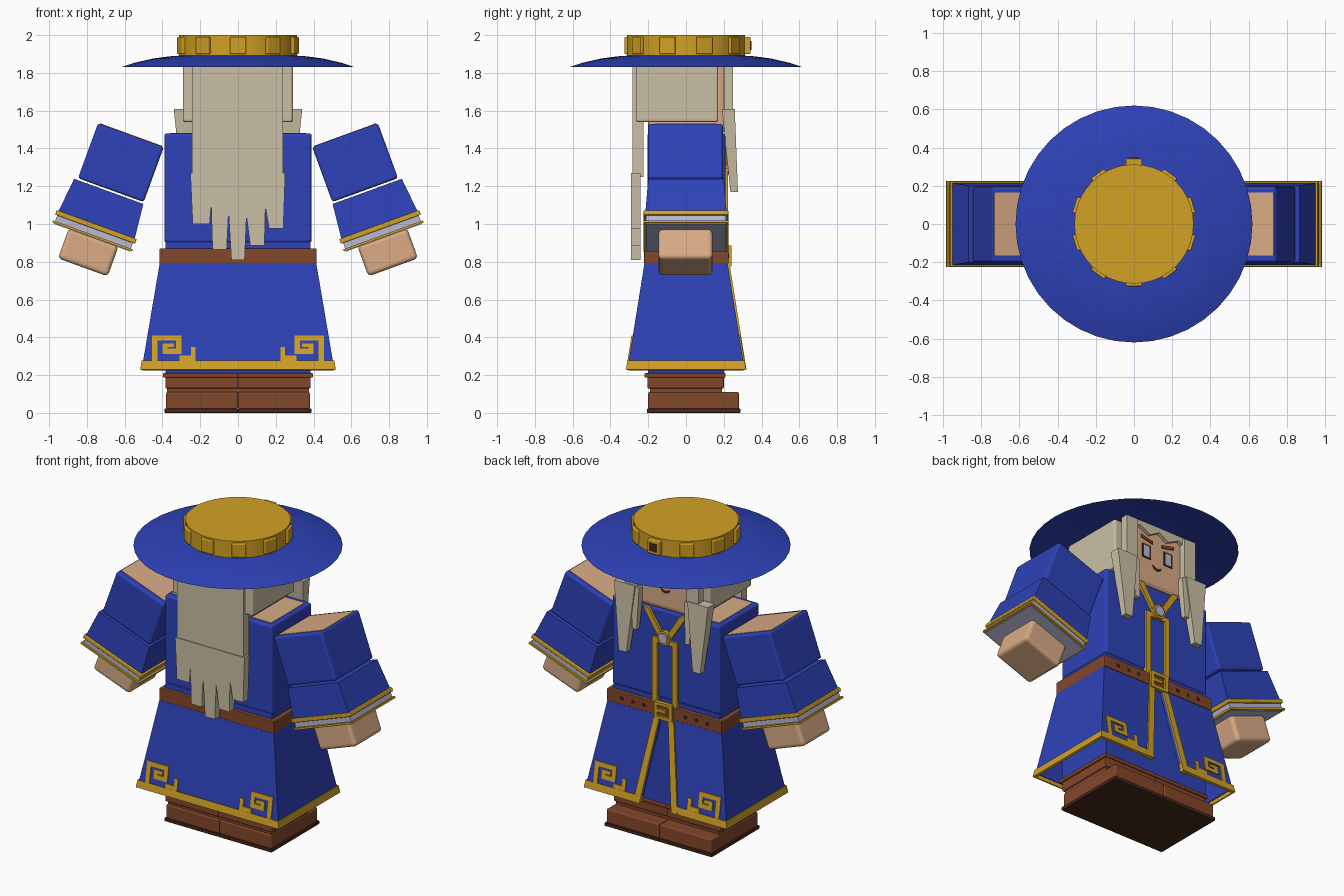
import bpy, bmesh, math
from mathutils import Matrix, Vector

if "Cube" in bpy.data.objects:
    bpy.data.objects.remove(bpy.data.objects["Cube"])


def material(name, r, g, b):
    m = bpy.data.materials.new(name)
    m.use_nodes = True
    m.diffuse_color = (r, g, b, 1)
    m.node_tree.nodes["Principled BSDF"].inputs["Base Color"].default_value = (r, g, b, 1)
    return m


BLUE = material("robe blue", 0.027, 0.054, 0.48)
GOLD = material("gold", 0.65, 0.36, 0.017)
HAIR = material("pale hair", 0.60, 0.53, 0.38)
SKIN = material("skin", 0.70, 0.41, 0.235)
BROWN = material("leather brown", 0.23, 0.063, 0.024)
DARK = material("dark brown", 0.065, 0.02, 0.01)
SILVER = material("silver", 0.48, 0.48, 0.66)


def finish(name, bm, mat, bevel=0.0, matrix=None):
    bmesh.ops.recalc_face_normals(bm, faces=bm.faces)
    me = bpy.data.meshes.new(name)
    bm.to_mesh(me)
    bm.free()
    me.materials.append(mat)
    ob = bpy.data.objects.new(name, me)
    bpy.context.collection.objects.link(ob)
    if matrix:
        ob.matrix_world = matrix
    if bevel:
        mod = ob.modifiers.new("round edges", "BEVEL")
        mod.width, mod.segments = bevel, 3
    return ob


def smooth(ob):
    bpy.ops.object.select_all(action="DESELECT")
    ob.select_set(True)
    bpy.context.view_layer.objects.active = ob
    bpy.ops.object.shade_smooth_by_angle(angle=math.radians(35))


def block(name, mat, bottom, top, bevel=0.0, matrix=None):
    """Box or taper between two rectangles (z, x0, x1, y0, y1)."""
    bm = bmesh.new()
    rings = [[bm.verts.new(p) for p in ((a, c, z), (b, c, z), (b, d, z), (a, d, z))]
             for z, a, b, c, d in (bottom, top)]
    bm.faces.new(rings[0])
    bm.faces.new(rings[1])
    for i in range(4):
        j = (i + 1) % 4
        bm.faces.new((rings[0][i], rings[0][j], rings[1][j], rings[1][i]))
    return finish(name, bm, mat, bevel, matrix)


def box(name, mat, x, y, z, bevel=0.0, matrix=None):
    return block(name, mat, (z[0], *x, *y), (z[1], *x, *y), bevel, matrix)


def skirt_y(z):
    return 0.31 - (z - 0.23) * 0.16


def skirt_x(z):
    return 0.51 - (z - 0.23) * 0.17


def slit_x(z):
    return 0.115 - (z - 0.23) * 0.15


def plate(name, mat, pts, y0, y1, slope=0):
    """Outline in x and z given thickness; slope lays it on the skirt."""
    bm = bmesh.new()
    rings = []
    for y in (y0, y1):
        rings.append([bm.verts.new((x, slope * (skirt_y(z) + y) if slope else y, z))
                      for x, z in pts])
        bm.faces.new(rings[-1])
    for i in range(len(pts)):
        j = (i + 1) % len(pts)
        bm.faces.new((rings[0][i], rings[0][j], rings[1][j], rings[1][i]))
    return finish(name, bm, mat)


def rect(x0, x1, z0, z1):
    return [(x0, z0), (x1, z0), (x1, z1), (x0, z1)]


def lathe(name, mat, profile, sides):
    bm = bmesh.new()
    vs = [bm.verts.new((r, 0, z)) for r, z in profile]
    es = [bm.edges.new(e) for e in zip(vs, vs[1:])]
    bmesh.ops.spin(bm, geom=vs + es, cent=(0, 0, 0), axis=(0, 0, 1),
                   angle=math.tau, steps=sides)
    bmesh.ops.remove_doubles(bm, verts=bm.verts, dist=1e-4)
    ob = finish(name, bm, mat)
    smooth(ob)


def skirt_band(name, mat, z0, z1, out):
    bm = bmesh.new()
    rows = []
    for z in (z0, z1):
        x, y, s = skirt_x(z) + out, skirt_y(z) + out, slit_x(z)
        path = ((s, y), (x, y), (x, -y), (-x, -y), (-x, y), (-s, y))
        rows.append([bm.verts.new((*p, z)) for p in path])
    for i in range(5):
        bm.faces.new((rows[0][i], rows[0][i + 1], rows[1][i + 1], rows[1][i]))
    ob = finish(name, bm, mat)
    # the open strip's normals are set outward before thickening inward
    if ob.data.polygons[2].normal.y > 0:
        ob.data.flip_normals()
    mod = ob.modifiers.new("cloth", "SOLIDIFY")
    mod.thickness, mod.offset = 0.02, -1


# Hat: wide shallow brim, gold crown and ring of blocks
lathe("hat_brim", BLUE, [(0.62, 1.83), (0.55, 1.853), (0.45, 1.876), (0.36, 1.888), (0.25, 1.895),
                         (0, 1.9), (0, 1.885), (0.3, 1.88), (0.45, 1.862), (0.55, 1.84), (0.62, 1.83)], 40)
lathe("hat_crown", GOLD, [(0, 1.885), (0.312, 1.885), (0.312, 2.0), (0, 2.0)], 40)
for i in range(10):
    turn = Matrix.Rotation(i * math.tau / 10, 4, "Z")
    outer = 0.342 if i == 0 else 0.326
    box("hat_block", GOLD, (-0.043, 0.043), (0.29, outer), (1.9, 1.99), 0.006, turn)
box("hat_jewel", DARK, (-0.026, 0.026), (0.335, 0.347), (1.92, 1.97))

# Head and face
box("head", SKIN, (-0.235, 0.235), (-0.2, 0.212), (1.48, 1.87), 0.03)
plate("smile", DARK, [(-0.036, 1.625), (-0.025, 1.605), (0, 1.595), (0.025, 1.605), (0.036, 1.625),
                      (0.024, 1.62), (0, 1.609), (-0.024, 1.62)], 0.21, 0.216)
for s in (-1, 1):
    plate("eye_rim", DARK, rect(s * 0.083 - 0.033, s * 0.083 + 0.033, 1.655, 1.75), 0.21, 0.215)
    plate("eye", SILVER, rect(s * 0.083 - 0.021, s * 0.083 + 0.021, 1.662, 1.738), 0.212, 0.218)
    plate("eyebrow", BROWN, [(s * 0.035, 1.765), (s * 0.125, 1.785), (s * 0.125, 1.805), (s * 0.035, 1.785)],
          0.21, 0.218)

# Hair: cap around the head, fringe, front locks and long back fall
box("hair_back", HAIR, (-0.29, 0.29), (-0.265, -0.19), (1.54, 1.87), 0.012)
plate("hair_fringe", HAIR, [(-0.24, 1.885), (0.24, 1.885), (0.24, 1.8), (0.15, 1.85), (0.07, 1.81),
                            (0, 1.85), (-0.07, 1.81), (-0.15, 1.85), (-0.24, 1.8)], 0.205, 0.235)
for s in (-1, 1):
    def span(a, b):
        return (min(s * a, s * b), max(s * a, s * b))
    box("hair_side", HAIR, span(0.22, 0.292), (-0.26, 0.17), (1.54, 1.87), 0.012)
    box("lock_upper", HAIR, span(0.18, 0.265), (0.2, 0.25), (1.58, 1.87))
    block("lock_lower", HAIR, (1.17, *span(0.24, 0.295), 0.235, 0.275), (1.61, *span(0.19, 0.34), 0.19, 0.258))
    block("lock_inner", HAIR, (1.33, *span(0.175, 0.205), 0.23, 0.262), (1.6, *span(0.165, 0.23), 0.2, 0.25))
box("hair_fall", HAIR, (-0.243, 0.238), (-0.283, -0.225), (1.25, 1.87))
plate("hair_tips", HAIR, [(-0.252, 1.27), (-0.24, 1.0), (-0.15, 1.0), (-0.142, 1.1), (-0.135, 0.865),
                          (-0.06, 0.865), (-0.05, 1.06), (-0.035, 0.81), (0.035, 0.81), (0.045, 1.04),
                          (0.065, 0.886), (0.14, 0.886), (0.145, 1.09), (0.165, 0.975), (0.24, 0.975),
                          (0.25, 1.27)], -0.29, -0.24)

# Torso, collar straps, front trim and clasp
box("torso", BLUE, (-0.39, 0.39), (-0.205, 0.208), (0.9, 1.48), 0.015)
box("shoulder_skin", SKIN, (-0.36, 0.36), (-0.17, 0.17), (1.475, 1.483))
box("waist", BLUE, (-0.385, 0.385), (-0.2, 0.2), (0.2, 0.905))
for s in (-1, 1):
    plate("collar_strap", GOLD, [(s * 0.0, 1.3), (s * 0.04, 1.3), (s * 0.155, 1.475), (s * 0.11, 1.475)],
          0.2, 0.225)
    plate("front_trim", GOLD, rect(s * 0.072 - 0.018, s * 0.072 + 0.018, 0.86, 1.28), 0.2, 0.222)
plate("clasp_bar", GOLD, rect(-0.09, 0.09, 1.265, 1.295), 0.2, 0.222)
for name, mat, r, depth in (("clasp_ring", GOLD, 0.045, 0.05), ("clasp_gem", SILVER, 0.032, 0.065)):
    bm = bmesh.new()
    bmesh.ops.create_cone(bm, cap_ends=True, segments=16, radius1=r, radius2=r, depth=depth,
                          matrix=Matrix.Translation((0, 0.21, 1.31)) @ Matrix.Rotation(math.pi / 2, 4, "X"))
    finish(name, bm, mat)

# Belt with buckle and holes
box("belt", BROWN, (-0.415, 0.415), (-0.223, 0.225), (0.79, 0.87), 0.004)
for part in (rect(-0.065, 0.065, 0.865, 0.885), rect(-0.065, 0.065, 0.775, 0.795),
             rect(-0.065, -0.042, 0.775, 0.885), rect(0.042, 0.065, 0.775, 0.885),
             rect(-0.02, 0.05, 0.82, 0.84)):
    plate("belt_buckle", GOLD, part, 0.215, 0.24)
for x in (0.15, 0.23, 0.31):
    for s in (-1, 1):
        plate("belt_hole", DARK, rect(s * x - 0.01, s * x + 0.01, 0.82, 0.84), 0.222, 0.228)

# Skirt, hem, slit trim and square spirals at every corner
skirt_band("skirt", BLUE, 0.25, 0.8, 0)
skirt_band("skirt_hem", GOLD, 0.23, 0.277, 0.008)
SPIRAL = [(0.425, 0.455, 0.27, 0.41), (0.3, 0.455, 0.382, 0.41), (0.3, 0.328, 0.312, 0.41),
          (0.3, 0.4, 0.312, 0.34), (0.372, 0.4, 0.312, 0.368), (0.34, 0.4, 0.348, 0.368),
          (0.225, 0.25, 0.27, 0.35), (0.225, 0.31, 0.27, 0.303)]
for s in (-1, 1):
    plate("slit_trim", GOLD, [(s * slit_x(0.23), 0.23), (s * (slit_x(0.23) + 0.045), 0.23),
                              (s * (slit_x(0.8) + 0.04), 0.8), (s * slit_x(0.8), 0.8)], -0.022, 0.01, 1)
    for side in (-1, 1):
        for a, b, c, d in SPIRAL:
            plate("skirt_spiral", GOLD, rect(s * a, s * b, c, d), -0.002, 0.007, side)

# Boots
for s in (-1, 1):
    def span(a, b):
        return (min(s * a, s * b), max(s * a, s * b))
    box("boot_cuff", BROWN, span(0, 0.385), (-0.205, 0.2), (0.13, 0.2), 0.006)
    box("boot_rim", BROWN, span(0, 0.397), (-0.22, 0.21), (0.188, 0.21), 0.005)
    box("boot_ankle", BROWN, span(0, 0.375), (-0.19, 0.19), (0.1, 0.14))
    box("shoe", BROWN, span(0.001, 0.38), (-0.2, 0.28), (0.018, 0.11), 0.008)
    box("shoe_sole", DARK, span(0, 0.388), (-0.207, 0.288), (0, 0.022), 0.003)

# Arms, built upright and swung outward
for s, side in ((1, "left"), (-1, "right")):
    arm = Matrix.Translation((s * 0.62, 0, 1.325)) @ Matrix.Rotation(math.radians(-20 * s), 4, "Y")

    def ring(z, hx, hy):
        return (z, s * 0.008 - hx, s * 0.008 + hx, -hy, hy)
    box(side + "_upper_arm", BLUE, (-0.185, 0.185), (-0.2, 0.195), (-0.155, 0.155), 0.014, arm)
    box(side + "_arm_skin", SKIN, (-0.175, 0.175), (-0.165, 0.165), (0.15, 0.158), 0, arm)
    block(side + "_sleeve", BLUE, ring(-0.36, 0.215, 0.215), ring(-0.165, 0.195, 0.2), 0, arm)
    block(side + "_cuff_trim", GOLD, ring(-0.378, 0.225, 0.224), ring(-0.352, 0.225, 0.224), 0.005, arm)
    block(side + "_cuff_band", SILVER, ring(-0.426, 0.213, 0.212), ring(-0.37, 0.213, 0.212), 0, arm)
    block(side + "_cuff_edge", GOLD, ring(-0.422, 0.225, 0.224), ring(-0.41, 0.225, 0.224), 0, arm)
    box(side + "_hand", SKIN, (-0.14, 0.14), (-0.145, 0.14), (-0.59, -0.42), 0.022, arm)
